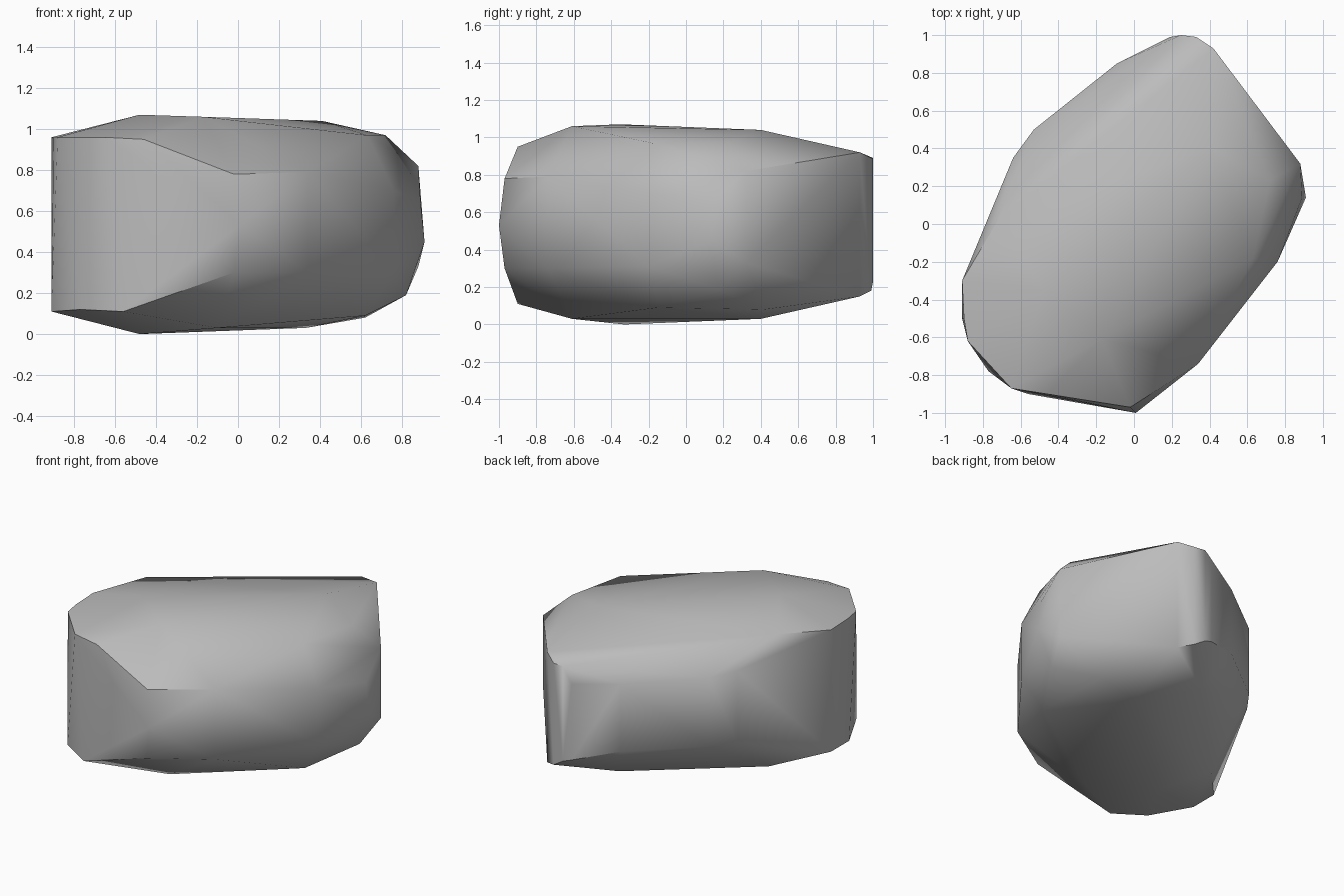
import bpy
import bmesh
import math

default_cube = bpy.data.objects.get("Cube")
if default_cube:
    bpy.data.objects.remove(default_cube, do_unlink=True)


def make_material(name, colour):
    material = bpy.data.materials.new(name)
    material.use_nodes = True
    material.diffuse_color = colour
    shader = material.node_tree.nodes["Principled BSDF"]
    shader.inputs["Base Color"].default_value = colour
    shader.inputs["Roughness"].default_value = 0.9
    return material


def hull_object(name, points, material, smooth_angle):
    """Wrap a tight convex skin around the points and shade it."""
    bm = bmesh.new()
    for point in points:
        bm.verts.new(point)
    result = bmesh.ops.convex_hull(bm, input=bm.verts)
    unused = {item for item in result["geom_interior"] + result["geom_unused"]
              if isinstance(item, bmesh.types.BMVert)}
    bmesh.ops.delete(bm, geom=list(unused), context="VERTS")
    bmesh.ops.dissolve_limit(bm, angle_limit=math.radians(2),
                             verts=bm.verts, edges=bm.edges)
    bmesh.ops.recalc_face_normals(bm, faces=bm.faces)
    mesh = bpy.data.meshes.new(name)
    bm.to_mesh(mesh)
    bm.free()
    mesh.materials.append(material)
    rock = bpy.data.objects.new(name, mesh)
    bpy.context.collection.objects.link(rock)
    bpy.ops.object.select_all(action="DESELECT")
    rock.select_set(True)
    bpy.context.view_layer.objects.active = rock
    bpy.ops.object.shade_smooth_by_angle(angle=math.radians(smooth_angle))
    return rock


# Upright edges of the broken sides: x, y, lower end, upper end
side_edges = [
    (-.91, -.30, .11, .96), (-.64, .35, .35, .85), (-.53, .50, .35, .83),
    (-.09, .85, .33, .80), (.19, .99, .25, .78), (.25, 1, .23, .89),
    (.33, .99, .18, .89), (.42, .93, .15, .92),
    (.88, .32, .33, .82), (.76, -.20, .31, .70), (.34, -.74, .30, .79),
    (-.02, -.97, .30, .78),
]

# Chipped corners that lean in or out between the upright edges
chips = [(-.65, -.87, .96), (-.88, -.62, .96), (-.91, -.50, .11),
         (-.90, -.50, .96), (-.77, -.78, .12), (.91, .14, .45),
         (.89, .14, .65), (.01, -1, .53)]

# Worn peaks on the crown and the underside
crown = [(-.48, -.35, 1.07), (-.17, -.61, 1.06), (.41, .40, 1.04),
         (.63, -.18, .97), (.72, .23, .97), (-.46, -.90, .95),
         (-.72, .02, 1.0)]
underside = [(-.48, -.33, 0), (-.10, -.61, .03), (.33, .40, .03),
             (.62, -.15, .09), (.62, .42, .08), (.82, .17, .19),
             (-.56, -.90, .11), (-.64, 0, .05), (.03, .69, .10)]

points = crown + underside + chips
for x, y, low, high in side_edges:
    points += [(x, y, low), (x, y, high)]

stone_grey = make_material("stone grey", (.5, .5, .5, 1))
hull_object("boulder", points, stone_grey, 42)
